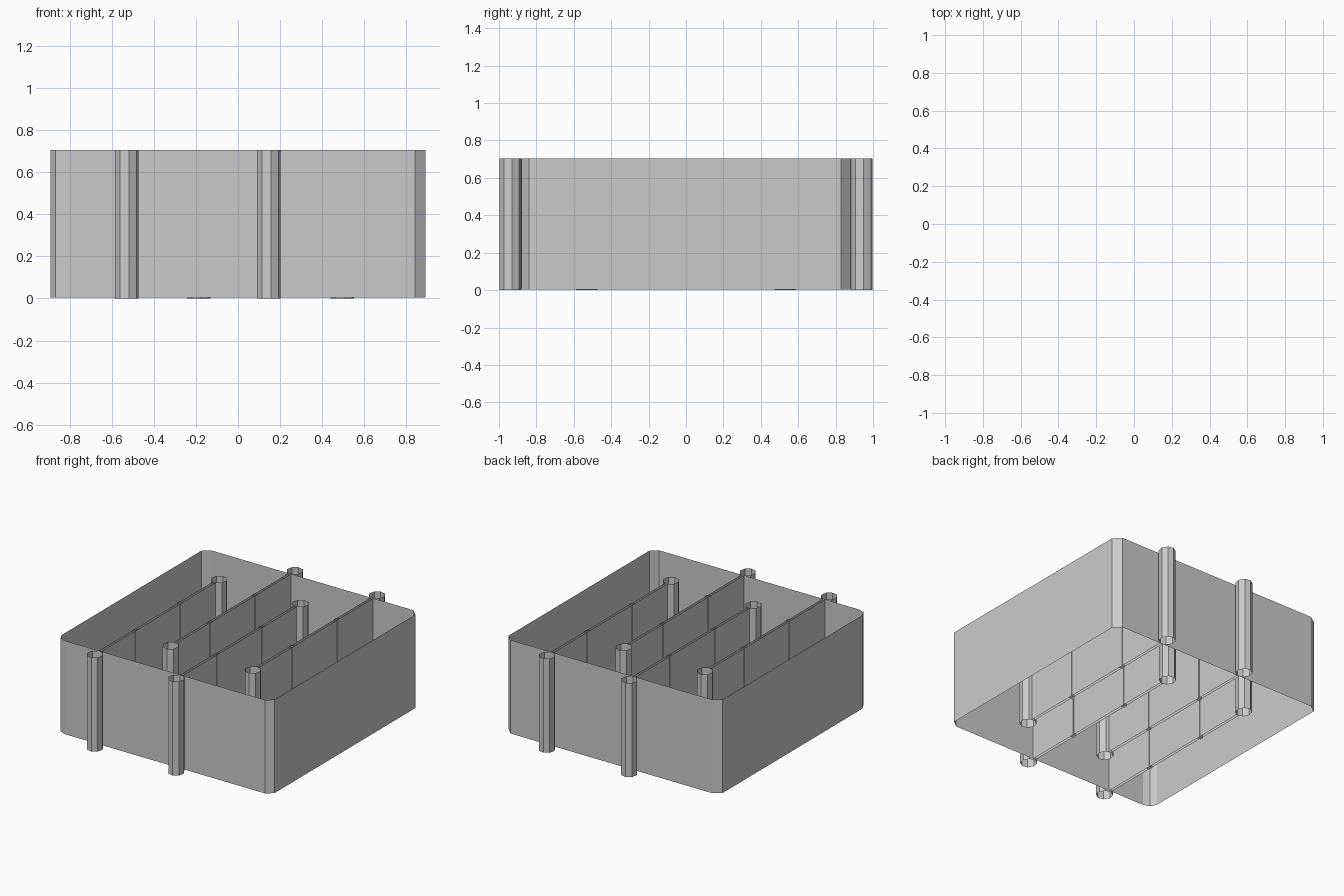
import bpy
import math

if "Cube" in bpy.data.objects:
    bpy.data.objects.remove(bpy.data.objects["Cube"])

TOP = 0.705


def open_prism(name, outline, z0=0.0, z1=TOP):
    """Closed outline extruded upward, without caps."""
    n = len(outline)
    verts = [(x, y, z) for z in (z0, z1) for x, y in outline]
    faces = [(i, (i + 1) % n, n + (i + 1) % n, n + i) for i in range(n)]
    mesh = bpy.data.meshes.new(name)
    mesh.from_pydata(verts, [], faces)
    obj = bpy.data.objects.new(name, mesh)
    bpy.context.collection.objects.link(obj)
    return obj


def rect(x, y0, y1, thick):
    h = thick / 2
    return [(x - h, y0), (x + h, y0), (x + h, y1), (x - h, y1)]


def octagon(x, y, r=0.059):
    return [(x + r * 0.96 * math.cos(math.radians(10 + 45 * k)),
             y + r * math.sin(math.radians(10 + 45 * k))) for k in range(8)]


# Outer wall: open sheet with small corner chamfers
open_prism("outer_wall", [
    (-0.82, -0.88), (0.84, -0.88), (0.89, -0.84), (0.89, 0.83),
    (0.84, 0.88), (-0.83, 0.88), (-0.89, 0.84), (-0.89, -0.82),
    (-0.867, -0.862)], 0.004)

# Partitions: staggered front-anchored (side=1) and back-anchored (side=-1)
for i, (x, side) in enumerate([(-0.528, 1), (-0.187, -1), (0.146, 1), (0.495, -1)]):
    # Octagonal tubes at both ends
    for part, y in (("wall_post", -0.94), ("inner_post", 0.53)):
        open_prism(f"{part}_{i}", octagon(x, y * side))
    # Three thin panels with narrow ribs between
    stops = [-0.882, -0.465, 0.068, 0.475]
    for j in range(3):
        y0, y1 = sorted((stops[j] * side, stops[j + 1] * side))
        open_prism(f"panel_{i}_{j}", rect(x, y0, y1, 0.02), 0.004)
    for j, y in enumerate(stops[1:3]):
        open_prism(f"rib_{i}_{j}", rect(x, y * side - 0.014, y * side + 0.014, 0.03), 0.002)
